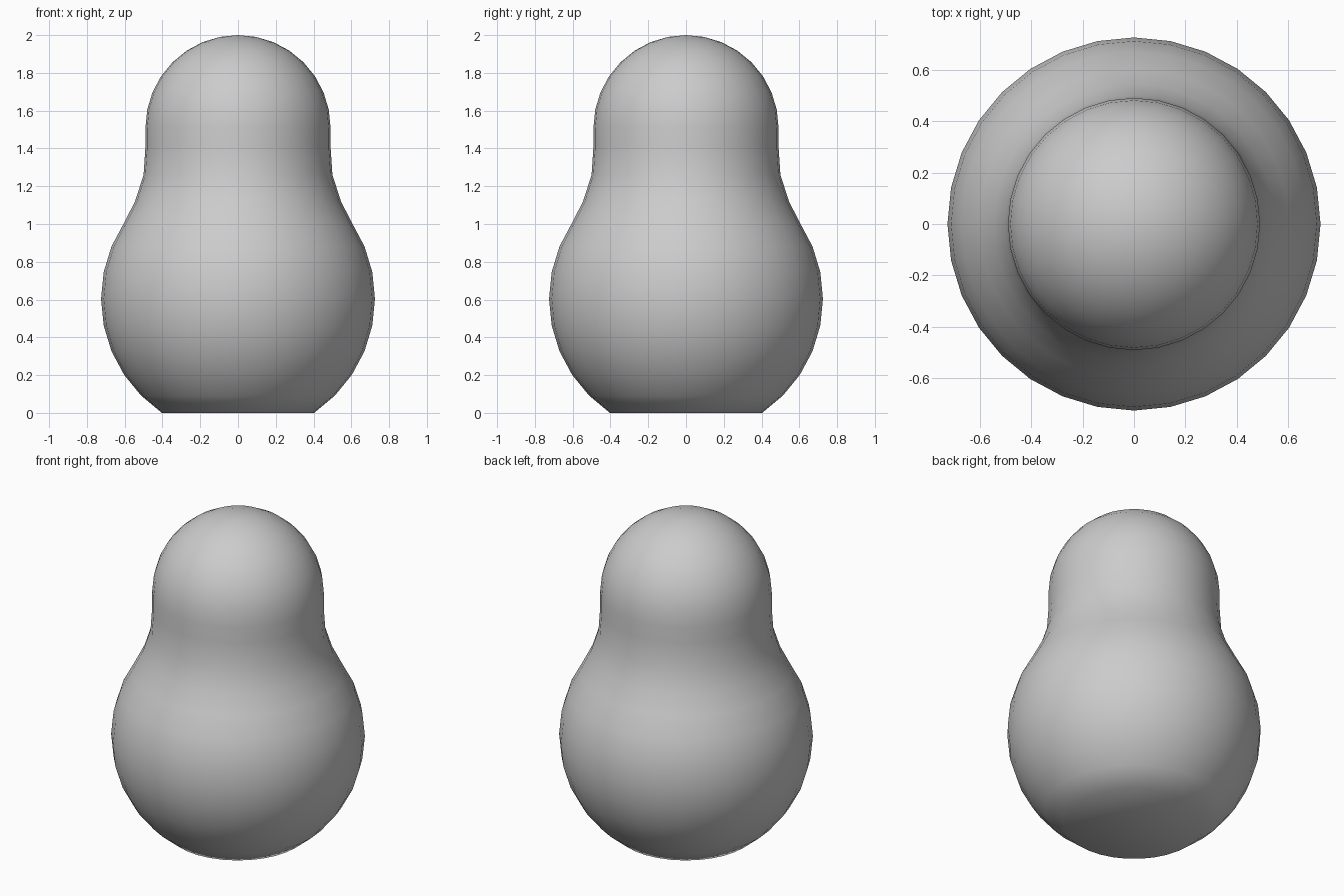
import bpy, bmesh
from math import sin, cos, pi

if "Cube" in bpy.data.objects:
    bpy.data.objects.remove(bpy.data.objects["Cube"])

SEGMENTS = 32
STEP = pi / 16


def ring_on_sphere(radius, centre_z, i):
    return radius * cos(i * STEP), centre_z + radius * sin(i * STEP)


# profile: round body, concave neck, domed head
profile = [ring_on_sphere(0.725, 0.604, i) for i in range(-5, 4)]
profile[0] = (0.403, 0.0)
profile += [(0.545, 1.12), (0.50, 1.26), (0.49, 1.41)]
profile += [ring_on_sphere(0.49, 1.51, i) for i in range(0, 8)]

# revolve the profile around z
bm = bmesh.new()
rings = [[bm.verts.new((r * cos(2 * pi * k / SEGMENTS), r * sin(2 * pi * k / SEGMENTS), z))
          for k in range(SEGMENTS)] for r, z in profile]
crown = bm.verts.new((0, 0, 2.0))
for k in range(SEGMENTS):
    n = (k + 1) % SEGMENTS
    for low, high in zip(rings, rings[1:]):
        bm.faces.new((low[k], low[n], high[n], high[k]))
    bm.faces.new((rings[-1][k], rings[-1][n], crown))

# flat base
bm.faces.new(list(reversed(rings[0])))

for face in bm.faces:
    face.smooth = True
mesh = bpy.data.meshes.new("doll_body")
bm.to_mesh(mesh)
bm.free()
body = bpy.data.objects.new("doll_body", mesh)
bpy.context.collection.objects.link(body)
